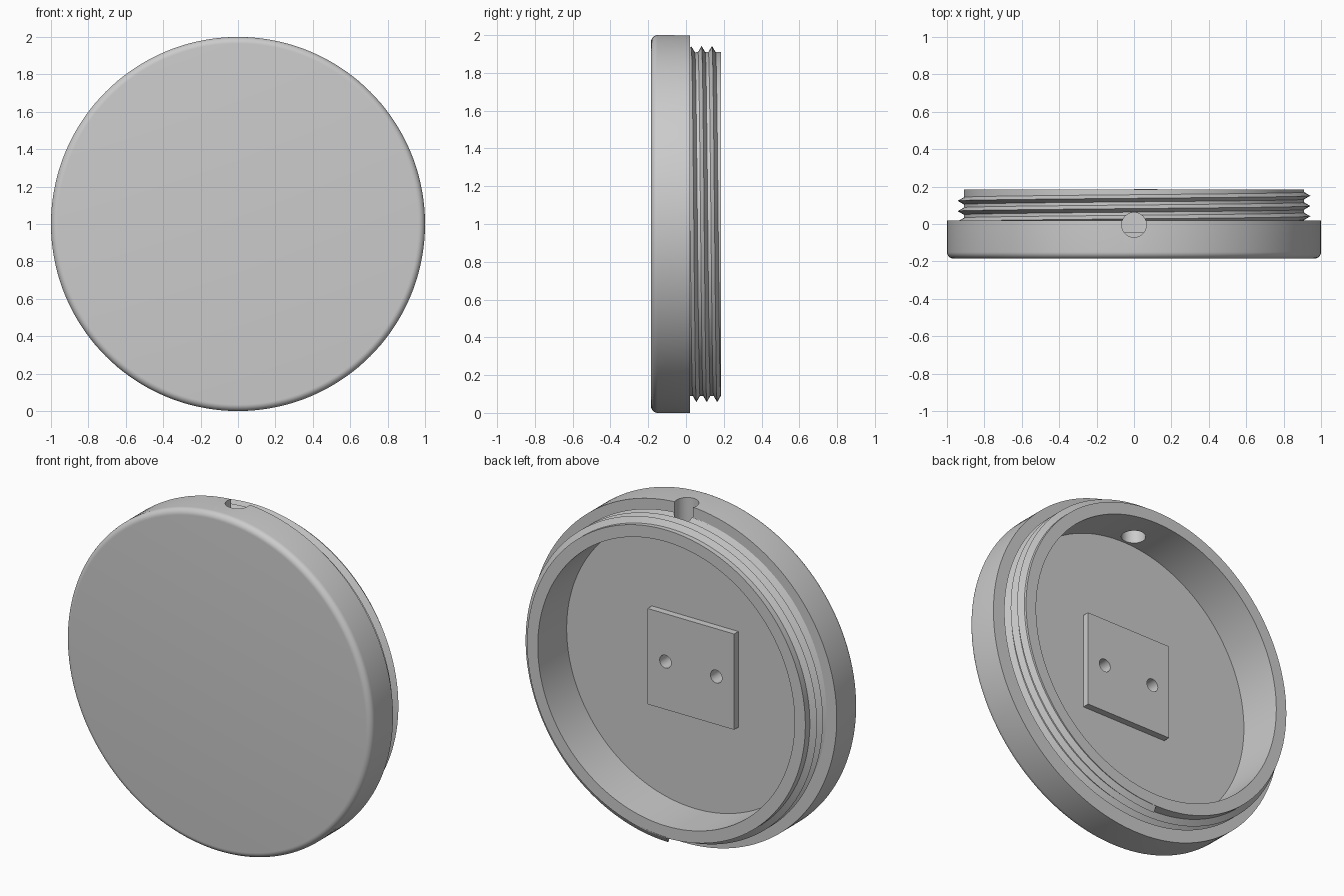
import bpy, bmesh, math
from mathutils import Matrix, Vector

cube = bpy.data.objects.get("Cube")
if cube:
    bpy.data.objects.remove(cube, do_unlink=True)

CENTRE = Vector((0, 0, 1))
SEGMENTS = 144

grey = bpy.data.materials.new("plain_grey")
grey.use_nodes = True
colour = (0.6, 0.6, 0.6, 1)
grey.diffuse_color = colour
grey.node_tree.nodes["Principled BSDF"].inputs["Base Color"].default_value = colour


def make_object(name, bm):
    bmesh.ops.recalc_face_normals(bm, faces=bm.faces)
    mesh = bpy.data.meshes.new(name)
    bm.to_mesh(mesh)
    bm.free()
    mesh.materials.append(grey)
    obj = bpy.data.objects.new(name, mesh)
    bpy.context.collection.objects.link(obj)
    return obj


def lathe(name, profile):
    """Turn a (radius, y) profile around the cap's axis."""
    bm = bmesh.new()
    verts = [bm.verts.new((r, y, 1)) for r, y in profile]
    edges = [bm.edges.new(pair) for pair in zip(verts, verts[1:])]
    bmesh.ops.spin(bm, geom=verts + edges, cent=CENTRE, axis=(0, 1, 0),
                   angle=math.tau, steps=SEGMENTS, use_duplicate=False)
    bmesh.ops.remove_doubles(bm, verts=bm.verts, dist=0.0001)
    return make_object(name, bm)


def cylinder(name, radius, depth, matrix):
    bm = bmesh.new()
    bmesh.ops.create_cone(bm, cap_ends=True, segments=48, radius1=radius,
                          radius2=radius, depth=depth, matrix=matrix)
    obj = make_object(name, bm)
    obj.hide_render = True
    return obj


def cut(obj, cutter):
    mod = obj.modifiers.new("cut", 'BOOLEAN')
    mod.operation = 'DIFFERENCE'
    mod.solver = 'EXACT'
    mod.object = cutter
    bpy.context.view_layer.objects.active = obj
    bpy.ops.object.modifier_apply(modifier=mod.name)


# Cap: rounded front disc, flange, neck and hollow inside
front, flange, back, floor = -0.185, 0.02, 0.185, -0.085
neck_r, inner_r, fillet = 0.91, 0.84, 0.035
profile = [(0, front)]
for i in range(9):
    a = math.pi / 2 * i / 8
    profile.append((1 - fillet + fillet * math.sin(a),
                    front + fillet - fillet * math.cos(a)))
profile += [(1, flange), (neck_r, flange), (neck_r, back),
            (inner_r, back), (inner_r, floor), (0, floor)]
cap = lathe("cap_body", profile)

# Screw thread: a triangular ridge wound three turns around the neck
pitch, turns, half = 0.055, 3, 0.022
bm = bmesh.new()
rings = []
for i in range(SEGMENTS * turns + 1):
    t = i / SEGMENTS
    a = math.pi + math.tau * t
    ring = []
    for r, dy in ((0.905, -half), (0.943, 0), (0.905, half)):
        ring.append(bm.verts.new((r * math.sin(a), pitch * t + dy,
                                  1 + r * math.cos(a))))
    rings.append(ring)
for p, q in zip(rings, rings[1:]):
    for k in range(3):
        n = (k + 1) % 3
        bm.faces.new((p[k], p[n], q[n], q[k]))
bm.faces.new(rings[0])
bm.faces.new(rings[-1])
thread = make_object("screw_thread", bm)

# Square mounting plate on the inside floor
plate_face = -0.045
plate_base = floor - 0.005
bm = bmesh.new()
bmesh.ops.create_cube(bm, size=1, matrix=Matrix.Translation(
    (0, (plate_face + plate_base) / 2, 1)) @ Matrix.Diagonal(
    (0.566, plate_face - plate_base, 0.566, 1)))
plate = make_object("mounting_plate", bm)

# Round hole through the top of the rim
rim_hole = cylinder("rim_hole_cutter", 0.066, 0.5,
                    Matrix.Translation((0, -0.005, 1.9)))
cutters = [rim_hole]
for part in (cap, thread):
    cut(part, rim_hole)

# Two blind screw holes in the plate
for side in (-1, 1):
    hole = cylinder("screw_hole_cutter", 0.038, 0.14,
                    Matrix.Translation((side * 0.166, -0.07, 1))
                    @ Matrix.Rotation(math.pi / 2, 4, 'X'))
    cutters.append(hole)
    for part in (cap, plate):
        cut(part, hole)

for cutter in cutters:
    bpy.data.objects.remove(cutter, do_unlink=True)

# Smooth curved walls, keep corners crisp
for obj in bpy.context.view_layer.objects:
    obj.select_set(obj in (cap, thread, plate))
bpy.context.view_layer.objects.active = cap
bpy.ops.object.shade_smooth_by_angle(angle=math.radians(30))
